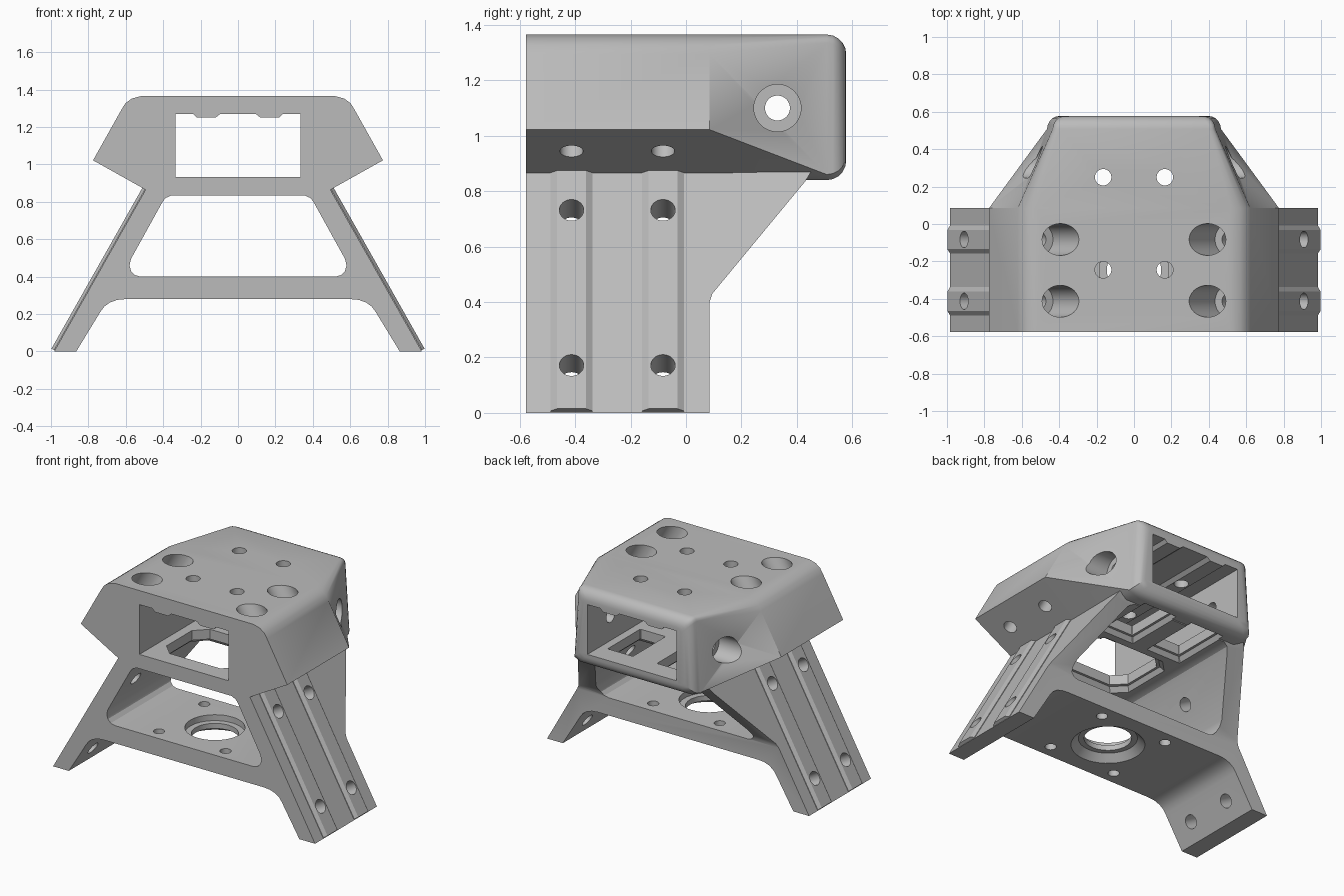
import bpy, bmesh, math
from mathutils import Vector

if "Cube" in bpy.data.objects:
    bpy.data.objects.remove(bpy.data.objects["Cube"], do_unlink=True)

grey = bpy.data.materials.new("plain_grey")
grey.use_nodes = True
colour = (0.5, 0.5, 0.5, 1)
grey.diffuse_color = colour
grey.node_tree.nodes["Principled BSDF"].inputs["Base Color"].default_value = colour

FRONT, STEP, BACK = -0.578, 0.085, 0.578
SIDES = (-1, 1)
RAIL_Y = (-0.413, -0.083)


def add_object(name, bm):
    bmesh.ops.recalc_face_normals(bm, faces=bm.faces)
    mesh = bpy.data.meshes.new(name)
    bm.to_mesh(mesh)
    bm.free()
    mesh.materials.append(grey)
    ob = bpy.data.objects.new(name, mesh)
    bpy.context.collection.objects.link(ob)
    return ob


def loft(name, rings):
    """Skin a list of equal-length closed rings and cap the ends."""
    bm = bmesh.new()
    rows = [[bm.verts.new(p) for p in ring] for ring in rings]
    n = len(rows[0])
    for a, b in zip(rows, rows[1:]):
        for i in range(n):
            j = (i + 1) % n
            bm.faces.new((a[i], a[j], b[j], b[i]))
    bm.faces.new(rows[0])
    bm.faces.new(rows[-1])
    bent = [f for f in bm.faces if len(f.verts) == 4]
    bmesh.ops.connect_verts_nonplanar(bm, angle_limit=0.001, faces=bent)
    return add_object(name, bm)


def mirrored(half):
    return half + [(-x, z) for x, z in reversed(half)]


def prism_y(name, pts, lo, hi):
    return loft(name, [[(x, y, z) for x, z in pts] for y in (lo, hi)])


def rod(name, start, end, r1, r2=None):
    start, end = Vector(start), Vector(end)
    turn = (end - start).to_track_quat("Z", "Y")
    rings = []
    for p, r in ((start, r1), (end, r1 if r2 is None else r2)):
        rings.append([p + turn @ Vector((r * math.cos(a), r * math.sin(a), 0))
                      for a in (math.tau * i / 40 for i in range(40))])
    return loft(name, rings)


def combine(target, tool, operation="DIFFERENCE"):
    mod = target.modifiers.new("combine", "BOOLEAN")
    mod.operation = operation
    mod.solver = "EXACT"
    mod.object = tool
    bpy.context.view_layer.objects.active = target
    bpy.ops.object.modifier_apply(modifier=mod.name)
    bpy.data.objects.remove(tool, do_unlink=True)


# Head: straight front part, tapered rear part, rounded rear rim
wide = [(0.45, 0.84), (0.775, 1.022), (0.622, 1.295), (0.602, 1.327),
        (0.568, 1.352), (0.52, 1.365)]
narrow = [(0.42, 0.84), (0.465, 0.86), (0.435, 1.335), (0.43, 1.35),
          (0.42, 1.36), (0.40, 1.365)]
sections = [(FRONT, wide), (STEP, wide)]
rim = 0.07
for k in range(6):
    a = math.radians(18 * k)
    inset = rim * (1 - math.cos(a))
    sections.append((BACK - rim + rim * math.sin(a),
                     [(x - inset, z + (inset if z < 1.1 else -inset)) for x, z in narrow]))
body = loft("bracket_body", [[(x, y, z) for x, z in mirrored(half)] for y, half in sections])

# Splayed legs with a crossbar, trimmed at the rear into sloping gussets
legs = prism_y("legs", mirrored([(0.60, 0.28), (0.645, 0.276), (0.685, 0.262),
                                 (0.715, 0.24), (0.735, 0.213), (0.865, 0),
                                 (0.983, 0), (0.491, 0.87)]), FRONT, BACK - 0.02)
combine(legs, prism_y("leg_window", mirrored([
    (0.52, 0.40), (0.55, 0.408), (0.572, 0.43), (0.58, 0.46), (0.572, 0.495),
    (0.405, 0.797), (0.388, 0.82), (0.355, 0.835)]), -1, 1))
trim = [(STEP, -0.1), (STEP, 0.40), (0.095, 0.43), (0.43, 0.835), (0.47, 0.9),
        (0.9, 0.9), (0.9, -0.1)]
combine(legs, loft("rear_trim", [[(x, y, z) for y, z in trim] for x in (-1.2, 1.2)]))
combine(body, legs, "UNION")

# Two chamfered rails up the outside of each leg
for s in SIDES:
    foot, top = Vector((s * 0.983, 0, 0)), Vector((s * 0.491, 0, 0.87))
    along = (top - foot).normalized()
    out = Vector((s * along.z, 0, abs(along.x)))
    for y in RAIL_Y:
        outline = [(-0.075, -0.01), (-0.075, 0.004), (-0.052, 0.02),
                   (0.052, 0.02), (0.075, 0.004), (0.075, -0.01)]
        rings = [[p + Vector((0, y + w, 0)) + out * h for w, h in outline]
                 for p in (foot + along * 0.006, top)]
        combine(body, loft("leg_rail", rings), "UNION")

# Tunnel through the head, with two shallow ribs left on its ceiling
combine(body, prism_y("tunnel", mirrored([
    (0.335, 0.932), (0.335, 1.27), (0.24, 1.27), (0.22, 1.25),
    (0.12, 1.25), (0.095, 1.27)]), -1, 1))


# Floor openings with a chamfer underneath
def floor_opening(x0, x1, y0, y1, corner):
    def ring(z, grow):
        l, r, f, b = x0 - grow, x1 + grow, y0 - grow, y1 + grow
        c = corner
        return [(l + c, f, z), (r - c, f, z), (r, f + c, z), (r, b - c, z),
                (r - c, b, z), (l + c, b, z), (l, b - c, z), (l, f + c, z)]
    combine(body, loft("floor_opening", [ring(0.825, 0.04), ring(0.865, 0.015),
                                         ring(0.866, 0), ring(1.0, 0)]))


floor_opening(-0.27, 0.27, -0.46, -0.03, 0.08)
floor_opening(0.09, 0.28, 0.09, 0.44, 0.004)
floor_opening(-0.28, -0.09, 0.09, 0.44, 0.004)

for s in SIDES:
    slant = Vector((-s * 0.5, 0, 0.866))
    normal = Vector((s * 0.87, 0, 0.493))
    for y in RAIL_Y:
        # Screw holes square to the legs
        for z in (0.165, 0.725):
            p = Vector((s * (0.99 - 0.565 * z), y, z))
            combine(body, rod("leg_hole", p - normal * 0.2, p + normal * 0.1, 0.044))
        # Slanted screw holes with wide bores opening in the top
        p = Vector((s * 0.637, y, 0.942))
        combine(body, rod("slanted_hole", p - slant * 0.1, p + slant * 0.4, 0.042))
        combine(body, rod("slanted_bore", p + slant * 0.26, p + slant * 0.7, 0.085))
    # Small holes in the top and around the crossbar
    for y in (-0.245, 0.25):
        combine(body, rod("top_hole", (s * 0.165, y, 1.2), (s * 0.165, y, 1.5), 0.044))
    for y in (-0.49, -0.005):
        combine(body, rod("crossbar_hole", (s * 0.25, y, 0.2), (s * 0.25, y, 0.5), 0.035))
    # Counterbored side holes through the tapered walls
    side = (0.33, 1.10)
    combine(body, rod("side_hole", (s * 0.2, *side), (s * 0.9, *side), 0.045))
    combine(body, rod("side_bore", (s * 0.42, *side), (s * 0.9, *side), 0.085))

# Large stepped opening in the crossbar
for z0, z1, r0, r1 in ((0.2, 0.5, 0.145, 0.145), (0.36, 0.5, 0.185, 0.185),
                       (0.275, 0.325, 0.23, 0.18)):
    combine(body, rod("crossbar_opening", (0, -0.247, z0), (0, -0.247, z1), r0, r1))

bpy.ops.object.select_all(action="DESELECT")
body.select_set(True)
bpy.context.view_layer.objects.active = body
bpy.ops.object.shade_smooth_by_angle(angle=math.radians(28))
